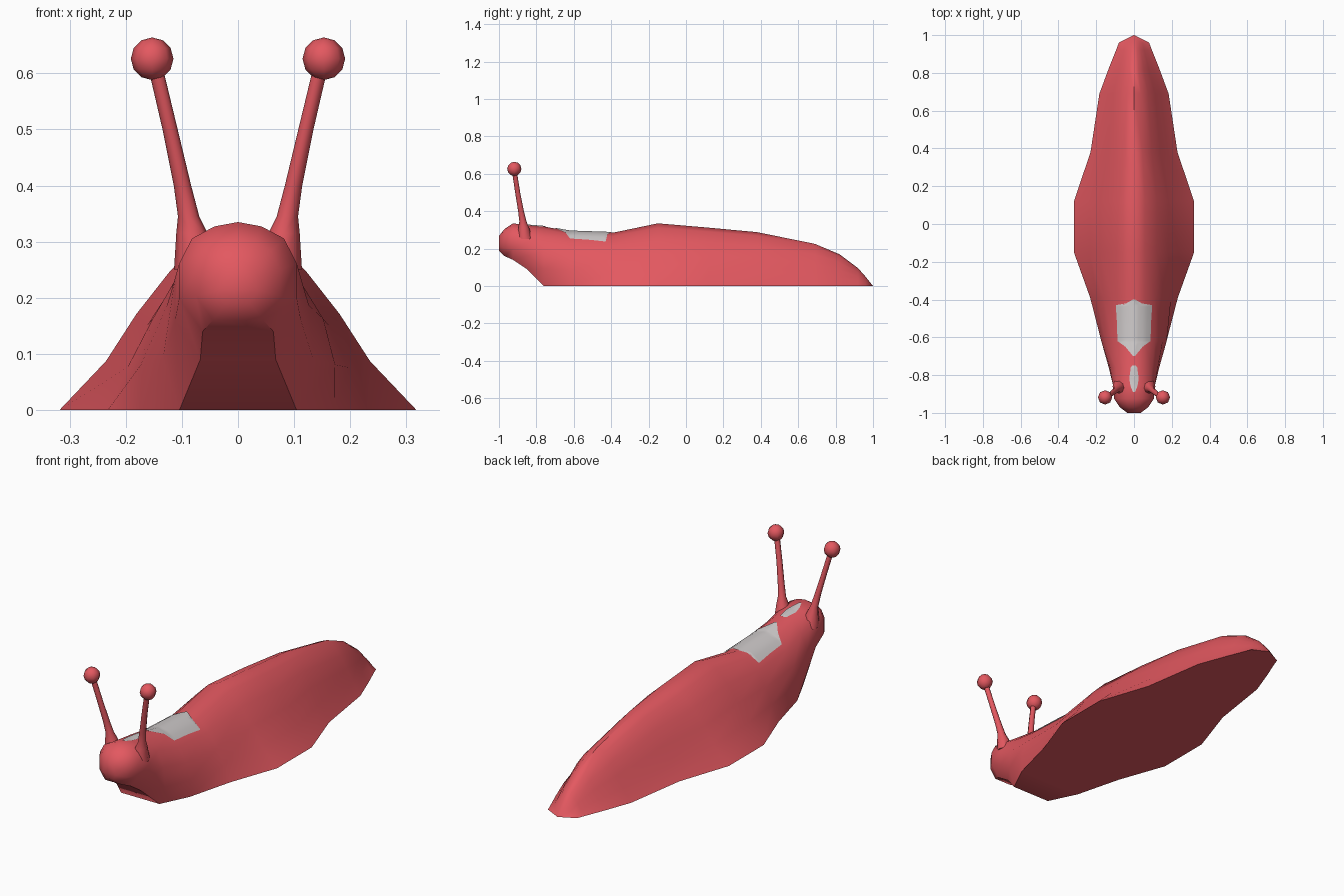
import bpy, bmesh, math
from mathutils import Vector
from mathutils.bvhtree import BVHTree

if "Cube" in bpy.data.objects:
    bpy.data.objects.remove(bpy.data.objects["Cube"])


def material(name, col):
    m = bpy.data.materials.new(name)
    m.diffuse_color = (*col, 1)
    m.use_nodes = True
    m.node_tree.nodes["Principled BSDF"].inputs["Base Color"].default_value = m.diffuse_color
    return m


RED = material("slug red", (0.77, 0.098, 0.117))
GREY = material("pale grey", (0.62, 0.59, 0.59))


def finish(bm, name, mat, angle=45):
    bmesh.ops.recalc_face_normals(bm, faces=bm.faces)
    me = bpy.data.meshes.new(name)
    bm.to_mesh(me)
    bm.free()
    me.materials.append(mat)
    ob = bpy.data.objects.new(name, me)
    bpy.context.collection.objects.link(ob)
    bpy.ops.object.select_all(action='DESELECT')
    ob.select_set(True)
    bpy.context.view_layer.objects.active = ob
    bpy.ops.object.shade_smooth_by_angle(angle=math.radians(angle))
    return ob


def bridge(bm, rings):
    for a, b in zip(rings, rings[1:]):
        n = len(a)
        for i in range(n):
            j = (i + 1) % n
            bm.faces.new((a[i], a[j], b[j], b[i]))


# Body: half sections blended from a wide skirted shape to a rounded head
SKIRT = [(1, 0), (.74, .26), (.57, .51), (.38, .74), (.18, .93), (0, 1)]
HEAD = [(.6, 0), (1, .3), (1, .62), (.78, .85), (.4, .96), (0, 1)]
# y, half width, bottom z, top z, head blend
stations = [
    (-1.0, .035, .19, .268, 1), (-.97, .075, .16, .305, 1),
    (-.925, .105, .14, .335, 1), (-.85, .112, .09, .325, 1),
    (-.76, .145, 0, .318, .7), (-.62, .205, 0, .293, .4),
    (-.39, .25, 0, .285, .18), (-.15, .318, 0, .335, 0),
    (.12, .318, 0, .312, 0), (.38, .235, 0, .288, .05),
    (.69, .187, 0, .225, .05), (.82, .135, 0, .17, 0),
    (.92, .095, 0, .095, 0), (.96, .08, 0, .05, 0)]
bm = bmesh.new()
rings = []
for y, w, zb, zt, t in stations:
    half = [((a[0] * (1 - t) + b[0] * t) * w, zb + (a[1] * (1 - t) + b[1] * t) * (zt - zb))
            for a, b in zip(SKIRT, HEAD)]
    pts = half + [(-x, z) for x, z in half[-2::-1]]
    rings.append([bm.verts.new((x, y, z)) for x, z in pts])
bridge(bm, rings)
bm.faces.new(rings[0])
tip = bm.verts.new((0, 1, 0))
last = rings[-1]
for i in range(len(last)):
    bm.faces.new((last[i], last[(i + 1) % len(last)], tip))
bmesh.ops.recalc_face_normals(bm, faces=bm.faces)
tree = BVHTree.FromBMesh(bm)
finish(bm, "body", RED)


# Pale patches: thin skins laid over the back, given as (y, half width)
def patch(name, outline, cols=8, rows=16):
    bm = bmesh.new()
    y0, y1 = outline[0][0], outline[-1][0]
    ys = sorted({y for y, _ in outline} | {y0 + (y1 - y0) * i / rows for i in range(rows + 1)})
    grid = []
    for y in ys:
        for (ya, wa), (yb, wb) in zip(outline, outline[1:]):
            if ya <= y <= yb + 1e-6:
                w = wa + (wb - wa) * (y - ya) / (yb - ya)
                break
        row = []
        for i in range(cols + 1):
            x = w * (2 * i / cols - 1)
            hit = tree.ray_cast(Vector((x, y, 2)), Vector((0, 0, -1)))
            row.append(bm.verts.new(hit[0] + hit[1] * .004))
        grid.append(row)
    for a, b in zip(grid, grid[1:]):
        for i in range(cols):
            bm.faces.new((a[i], a[i + 1], b[i + 1], b[i]))
    ob = finish(bm, name, GREY)
    if ob.data.polygons[0].normal.z < 0:
        ob.data.flip_normals()


patch("back_patch", [(-.70, .004), (-.65, .045), (-.62, .085), (-.52, .088),
                     (-.43, .094), (-.42, .04), (-.40, .004)])
patch("head_patch", [(-.89, .005), (-.86, .017), (-.82, .024), (-.76, .016), (-.75, .008)])

# Eye stalks with faceted round tips: x, y, z, radius
stalk = [(.072, -.86, .25, .042), (.082, -.868, .315, .028), (.088, -.872, .345, .019),
         (.099, -.882, .4, .0155), (.121, -.9, .5, .0135), (.147, -.917, .61, .013)]
for side, s in (("left", 1), ("right", -1)):
    bm = bmesh.new()
    rings = [[bm.verts.new((s * (x + r * math.cos(k * math.tau / 8)),
                            y + r * math.sin(k * math.tau / 8), z)) for k in range(8)]
             for x, y, z, r in stalk]
    bridge(bm, rings)
    bm.faces.new(rings[0])
    bm.faces.new(rings[-1])
    finish(bm, side + "_eye_stalk", RED, 50)
    bm = bmesh.new()
    bmesh.ops.create_uvsphere(bm, u_segments=8, v_segments=6, radius=.038)
    bmesh.ops.translate(bm, verts=bm.verts, vec=(s * .153, -.918, .626))
    finish(bm, side + "_eye", RED, 60)
